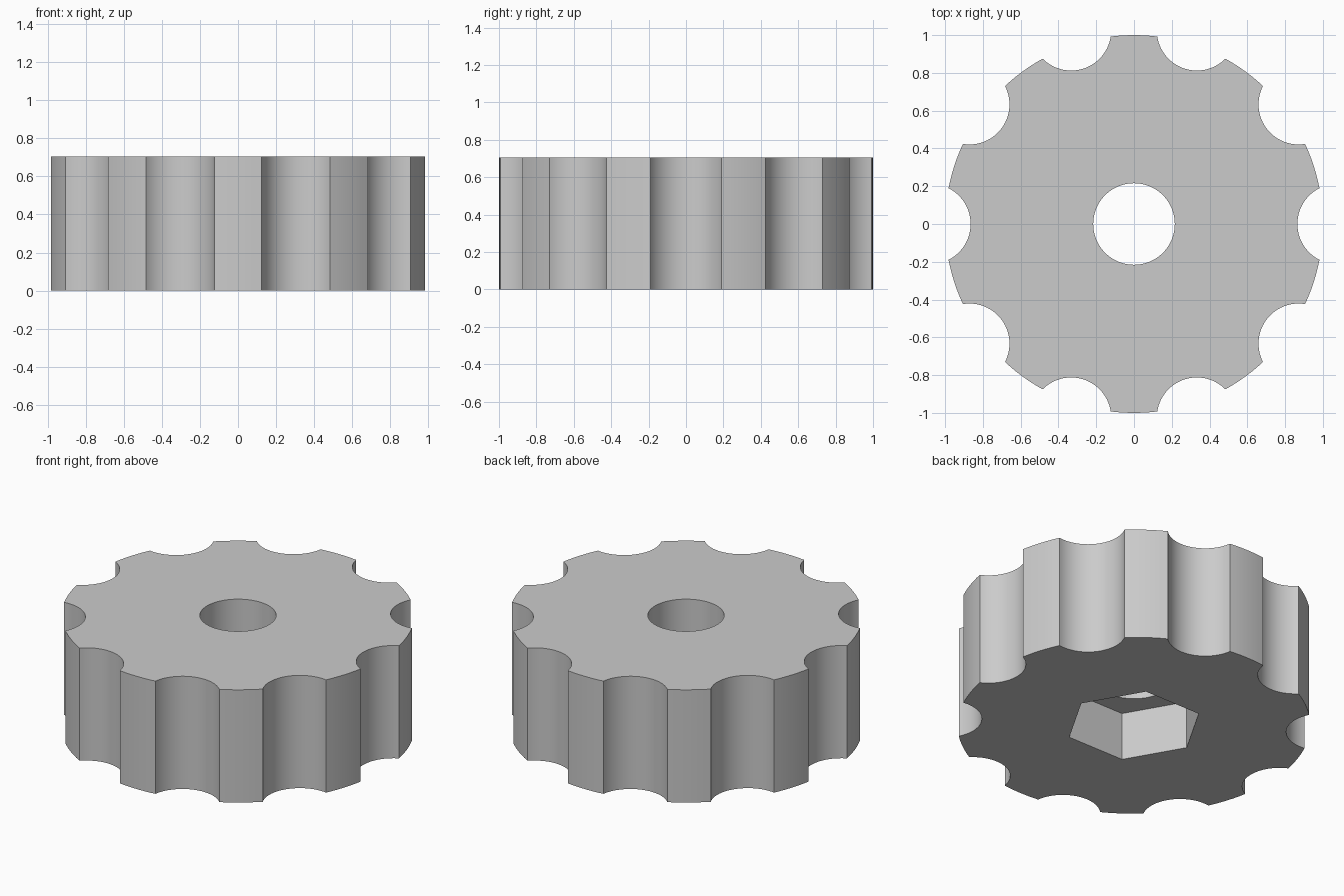
import bpy
import bmesh
from math import acos, cos, pi, sin, tau
from mathutils import Vector

FLUTES = 10
RADIUS = 1.0
HEIGHT = 0.705
FLUTE_CENTRE = 1.077
FLUTE_RADIUS = 0.212
BORE_RADIUS = 0.216
HEX_RADIUS = 0.39
HEX_DEPTH = 0.3

default_cube = bpy.data.objects.get("Cube")
if default_cube:
    bpy.data.objects.remove(default_cube, do_unlink=True)

grey = bpy.data.materials.new("light grey")
grey.use_nodes = True
colour = (0.6, 0.6, 0.6, 1)
grey.diffuse_color = colour
grey.node_tree.nodes["Principled BSDF"].inputs["Base Color"].default_value = colour


def polar(radius, angle):
    return Vector((radius * cos(angle), radius * sin(angle), 0))


def arc(radius, start, end, steps):
    return [polar(radius, start + (end - start) * i / steps) for i in range(steps + 1)]


def prism(name, outline, bottom, top):
    """Extrude a flat outline between two heights."""
    bm = bmesh.new()
    base = bm.faces.new([bm.verts.new((p.x, p.y, bottom)) for p in outline])
    raised = bmesh.ops.extrude_face_region(bm, geom=[base])["geom"]
    bmesh.ops.translate(bm, vec=(0, 0, top - bottom),
                        verts=[g for g in raised if isinstance(g, bmesh.types.BMVert)])
    bmesh.ops.recalc_face_normals(bm, faces=bm.faces)
    mesh = bpy.data.meshes.new(name)
    bm.to_mesh(mesh)
    bm.free()
    mesh.materials.append(grey)
    obj = bpy.data.objects.new(name, mesh)
    bpy.context.collection.objects.link(obj)
    return obj


# Fluted outline: concave finger grips alternating with lands on the rim
def fluted_outline():
    c, r = FLUTE_CENTRE, FLUTE_RADIUS
    half_flute = acos((RADIUS**2 + c**2 - r**2) / (2 * RADIUS * c))
    half_sweep = acos((r**2 + c**2 - RADIUS**2) / (2 * r * c))
    points = []
    for i in range(FLUTES):
        turn = tau * i / FLUTES
        centre = polar(c, turn)
        inward = turn + pi
        points += [centre + p for p in arc(r, inward + half_sweep, inward - half_sweep, 28)]
        points += arc(RADIUS, turn + half_flute, turn + tau / FLUTES - half_flute, 6)[1:-1]
    return points


knob = prism("knob_body", fluted_outline(), 0, HEIGHT)

# Round bore through the top and hexagonal nut pocket underneath
cutters = [
    prism("bore_cutter", arc(BORE_RADIUS, 0, tau, 72)[:-1], -0.1, HEIGHT + 0.1),
    prism("nut_pocket_cutter", arc(HEX_RADIUS, 0, tau, 6)[:-1], -0.1, HEX_DEPTH),
]
bpy.ops.object.select_all(action="DESELECT")
knob.select_set(True)
bpy.context.view_layer.objects.active = knob
for cutter in cutters:
    cutter.hide_render = True
    cut = knob.modifiers.new(cutter.name, "BOOLEAN")
    cut.operation = "DIFFERENCE"
    cut.solver = "EXACT"
    cut.object = cutter
    bpy.ops.object.modifier_apply(modifier=cut.name)
    bpy.data.objects.remove(cutter, do_unlink=True)

bpy.ops.object.shade_smooth_by_angle(angle=pi / 6)
